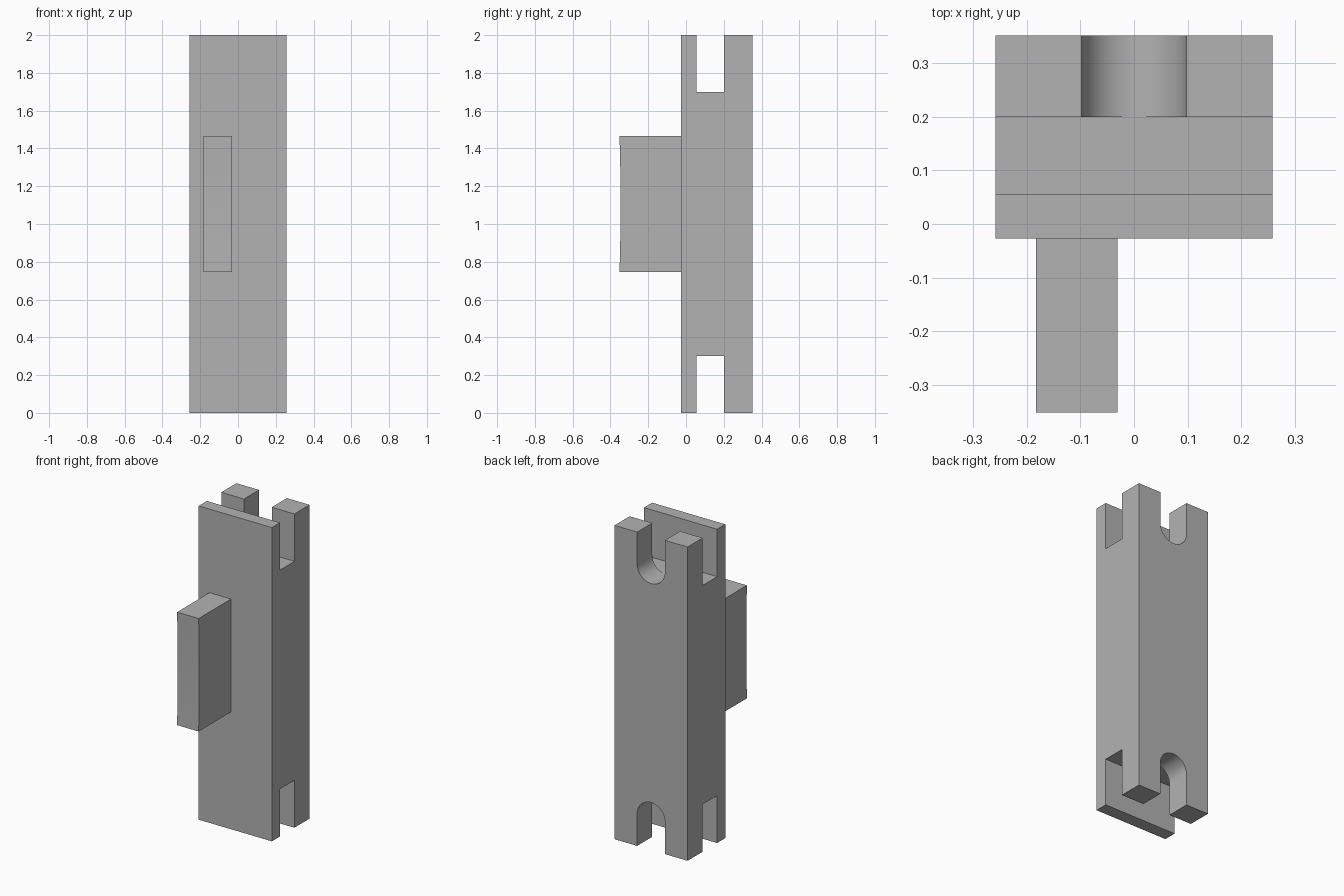
import bpy
import bmesh
from math import cos, sin, pi
from mathutils import Vector

if "Cube" in bpy.data.objects:
    bpy.data.objects.remove(bpy.data.objects["Cube"], do_unlink=True)

grey = bpy.data.materials.new("plain grey")
grey.use_nodes = True
grey.diffuse_color = (0.45, 0.45, 0.45, 1)
grey.node_tree.nodes["Principled BSDF"].inputs["Base Color"].default_value = grey.diffuse_color


def prism(name, points, offset):
    """Extrude a closed planar outline by an offset."""
    bm = bmesh.new()
    face = bm.faces.new([bm.verts.new(p) for p in points])
    out = bmesh.ops.extrude_face_region(bm, geom=[face])
    moved = [v for v in out["geom"] if isinstance(v, bmesh.types.BMVert)]
    bmesh.ops.translate(bm, verts=moved, vec=Vector(offset))
    bmesh.ops.recalc_face_normals(bm, faces=bm.faces)
    mesh = bpy.data.meshes.new(name)
    bm.to_mesh(mesh)
    bm.free()
    mesh.materials.append(grey)
    obj = bpy.data.objects.new(name, mesh)
    bpy.context.collection.objects.link(obj)
    return obj


HALF_W, FRONT, BACK = 0.258, -0.027, 0.352
NOTCH_FRONT, NOTCH_BACK, NOTCH_DEPTH = 0.055, 0.2, 0.302
SLOT_R = 0.098

# Main post: side profile with a cross notch at each end
lower = [(FRONT, 0), (NOTCH_FRONT, 0), (NOTCH_FRONT, NOTCH_DEPTH),
         (NOTCH_BACK, NOTCH_DEPTH), (NOTCH_BACK, 0), (BACK, 0)]
profile = lower + [(y, 2 - z) for y, z in reversed(lower)]
post = prism("post", [(-HALF_W, y, z) for y, z in profile], (2 * HALF_W, 0, 0))

# Round-ended slots through the back wall, one at each end
centre = NOTCH_DEPTH - SLOT_R
arc = [(SLOT_R * cos(i * pi / 32), centre + SLOT_R * sin(i * pi / 32)) for i in range(33)]
outline = [(SLOT_R, -0.1)] + arc + [(-SLOT_R, -0.1)]
for label, place in (("bottom", lambda z: z), ("top", lambda z: 2 - z)):
    cutter = prism(label + "_slot_cutter",
                   [(x, 0.13, place(z)) for x, z in outline], (0, 0.3, 0))
    cutter.hide_render = True
    cutter.hide_set(True)
    cut = post.modifiers.new(label + " slot", "BOOLEAN")
    cut.operation = "DIFFERENCE"
    cut.solver = "EXACT"
    cut.object = cutter

# Bake the cuts, then drop the cutters
bpy.context.view_layer.update()
cut_mesh = bpy.data.meshes.new_from_object(post.evaluated_get(bpy.context.evaluated_depsgraph_get()))
post.modifiers.clear()
post.data = cut_mesh
for label in ("bottom", "top"):
    bpy.data.objects.remove(bpy.data.objects[label + "_slot_cutter"], do_unlink=True)

# Front handle block with a slightly hollowed front face
LOW, HIGH, STEPS = 0.747, 1.467, 16
hollow = [(-BACK + 0.006 * sin(pi * i / STEPS), LOW + (HIGH - LOW) * i / STEPS)
          for i in range(STEPS + 1)]
side = [(FRONT, LOW)] + hollow + [(FRONT, HIGH)]
handle = prism("handle_block", [(-0.183, y, z) for y, z in side], (0.152, 0, 0))

# Smooth the curved walls while keeping corners crisp
for obj in (post, handle):
    bpy.ops.object.select_all(action="DESELECT")
    obj.select_set(True)
    bpy.context.view_layer.objects.active = obj
    bpy.ops.object.shade_smooth_by_angle(angle=pi / 6)
